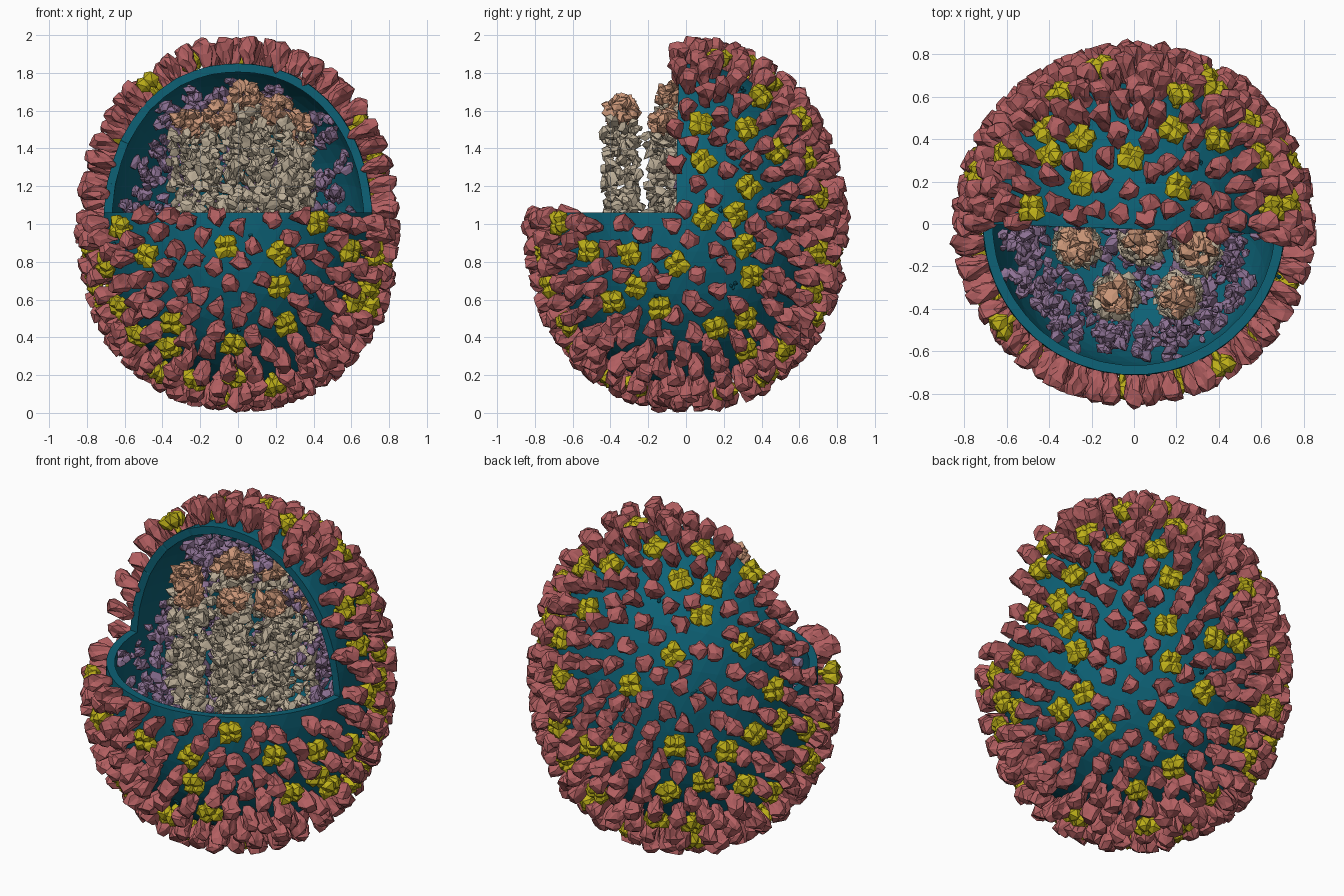
import bpy, bmesh, math, random
from mathutils import Vector, Matrix

if "Cube" in bpy.data.objects:
    bpy.data.objects.remove(bpy.data.objects["Cube"])

random.seed(7)
RX, TOP, BOTTOM, CZ = 0.715, 0.88, 0.82, 0.97   # envelope half-width, upper and lower heights, widest z
POWER = 2.17                                     # slightly fuller than an ellipsoid
CUT_Z = 1.06
CUT_N = Vector((0.036, 1, 0)).normalized()
CUT_P = Vector((0, -0.025, 0))


def in_cut(p, dy=0.0, dz=0.0):
    return (p - CUT_P).dot(CUT_N) < -dy and p.z > CUT_Z + dz


def material(name, rgb):
    m = bpy.data.materials.new(name)
    m.diffuse_color = (*rgb, 1)
    m.use_nodes = True
    m.node_tree.nodes["Principled BSDF"].inputs["Base Color"].default_value = m.diffuse_color
    return m


TEAL = material("teal", (0.004, 0.12, 0.18))
RED = material("red", (0.45, 0.115, 0.12))
YELLOW = material("yellow", (0.52, 0.44, 0.01))
CREAM = material("cream", (0.50, 0.42, 0.31))
ORANGE = material("orange", (0.60, 0.31, 0.19))
PURPLE = material("purple", (0.27, 0.17, 0.30))


def random_dir():
    return Vector([random.gauss(0, 1) for _ in range(3)]).normalized()


def ball(subdiv):
    bm = bmesh.new()
    bmesh.ops.create_icosphere(bm, subdivisions=subdiv, radius=1)
    out = [v.co.copy() for v in bm.verts], [[v.index for v in f.verts] for f in bm.faces]
    bm.free()
    return out


def rock(subdiv=1, jitter=0.25):
    vs, fs = ball(subdiv)
    return [v * random.uniform(1 - jitter, 1 + jitter) for v in vs], fs


def spike_template():
    # trimer: narrow foot widening to a blunt lumpy three-lobed head
    vs, fs = ball(2)
    out = []
    for v in vs:
        t = (v.z + 1) / 2
        fill = min(1, math.hypot(v.x, v.y) * 1.5)
        ang = math.atan2(v.y, v.x)
        r = (0.026 + 0.025 * min(1, 1.3 * t)) * fill * (1 + 0.2 * math.cos(3 * ang + 2 * t))
        r *= random.uniform(0.7, 1.25)
        out.append(Vector((r * math.cos(ang), r * math.sin(ang),
                           -0.015 + 0.170 * t + random.uniform(-0.018, 0.008))))
    return out, fs


def merge(parts):
    vs, fs = [], []
    for (pv, pf), mat in parts:
        n = len(vs)
        vs += [mat @ v for v in pv]
        fs += [[i + n for i in f] for f in pf]
    return vs, fs


def make_object(name, parts, mat):
    vs, fs = merge(parts)
    me = bpy.data.meshes.new(name)
    me.from_pydata([tuple(v) for v in vs], [], fs)
    me.materials.append(mat)
    ob = bpy.data.objects.new(name, me)
    bpy.context.collection.objects.link(ob)
    return ob


def place(p, normal=Vector((0, 0, 1)), scale=(1, 1, 1)):
    rot = normal.to_track_quat('Z', 'Y').to_matrix().to_4x4()
    return (Matrix.Translation(p) @ rot @ Matrix.Rotation(random.uniform(0, 6.28), 4, 'Z')
            @ Matrix.Diagonal((*scale, 1)))


def tumbled(p, s):
    return place(p, random_dir(), (s, s * random.uniform(0.7, 1.1), s * random.uniform(0.8, 1.3)))


def egg(d, inset=0.0):
    # point and outward normal of the egg-shaped envelope in direction d
    a, c = RX - inset, (TOP if d.z > 0 else BOTTOM) - inset
    rho = math.hypot(d.x, d.y)
    s = (rho ** POWER + abs(d.z) ** POWER) ** (-1 / POWER)
    k = rho ** (POWER - 2) if rho > 1e-6 else 0
    n = Vector((d.x * k / a, d.y * k / a, d.z * abs(d.z) ** (POWER - 2) / c if d.z else 0))
    return Vector((a * d.x * s, a * d.y * s, CZ + c * d.z * s)), n.normalized()


def egg_points(n, jitter):
    # evenly spread unit directions
    for i in range(n):
        z = 1 - 2 * (i + 0.5) / n
        r, t = math.sqrt(1 - z * z), i * 2.399963
        d = Vector((r * math.cos(t), r * math.sin(t), z))
        yield (d + Vector([random.uniform(-jitter, jitter) for _ in range(3)])).normalized()


# envelope: hollow shell with the upper front quarter removed
bm = bmesh.new()
bmesh.ops.create_icosphere(bm, subdivisions=4, radius=1)
for v in bm.verts:
    v.co = egg(v.co)[0]
for p, n in ((CUT_P, CUT_N), (Vector((0, 0, CUT_Z)), Vector((0, 0, 1)))):
    bmesh.ops.bisect_plane(bm, geom=bm.verts[:] + bm.edges[:] + bm.faces[:],
                           plane_co=p, plane_no=n)
bmesh.ops.delete(bm, geom=[f for f in bm.faces if in_cut(f.calc_center_median())],
                 context='FACES')
me = bpy.data.meshes.new("envelope")
bm.to_mesh(me)
bm.free()
me.materials.append(TEAL)
envelope = bpy.data.objects.new("envelope", me)
bpy.context.collection.objects.link(envelope)
solid = envelope.modifiers.new("thickness", 'SOLIDIFY')
solid.thickness = 0.045
solid.offset = -1

# surface proteins: red spikes with scattered yellow four-lobed heads on stalks
spike_kinds = [spike_template() for _ in range(8)]
lobes = [(rock(1, 0.2), Matrix.Translation((0.022 * x, 0.022 * y, 0.075))
          @ Matrix.Diagonal((0.046, 0.046, 0.048, 1)))
         for x, y in ((1, 1), (1, -1), (-1, 1), (-1, -1))]
stalk = (rock(1, 0.1), Matrix.Translation((0, 0, 0.03)) @ Matrix.Diagonal((0.02, 0.02, 0.055, 1)))
head = merge(lobes + [stalk])
spots = [egg(d) for d in egg_points(540, 0.03)]
spots = [s for s in spots if not in_cut(s[0], 0.015, -0.01)]
random.shuffle(spots)
spikes, heads, taken = [], [], []
for p, n in spots:
    if (len(taken) < 75 and not in_cut(p, -0.03, -0.05)
            and all((p - q).length > 0.15 for q in taken)):
        taken.append(p)
        heads.append((head, place(p, n)))
    else:
        spikes.append((random.choice(spike_kinds), place(p, n)))
make_object("red_spikes", spikes, RED)
make_object("yellow_heads", heads, YELLOW)

# tiny channels poking through the envelope
pores = []
for d in egg_points(45, 0.15):
    p = egg(d)[0]
    if not in_cut(p, -0.03, -0.03):
        for _ in range(3):
            q = p + Vector([random.uniform(-0.015, 0.015) for _ in range(3)])
            pores.append((rock(), tumbled(q, 0.012)))
make_object("channels", pores, TEAL)

# purple lining clumps just inside the shell
lining = []
for d in egg_points(540, 0.08):
    p = egg(d, random.uniform(0.085, 0.22))[0]
    if in_cut(p, -0.03, -0.04) or random.random() < 0.12:
        continue
    for _ in range(4):
        q = p + Vector([random.uniform(-0.04, 0.04) for _ in range(3)])
        lining.append((rock(1, 0.4), tumbled(q, random.uniform(0.02, 0.038))))
make_object("lining_clumps", lining, PURPLE)

# core: bundled double-helix columns with orange caps (x, y, top)
columns = [(-0.27, -0.10, 1.62), (0.04, -0.08, 1.77), (0.30, -0.12, 1.62), (-0.09, -0.345, 1.66),
           (0.21, -0.34, 1.69), (-0.20, 0.18, 1.60), (0.08, 0.20, 1.66), (0.31, 0.14, 1.55)]
beads, caps = [], []
for x, y, top in columns:
    z, ang = 0.42, random.uniform(0, 6.28)
    while z < top - 0.13:
        for k in range(3):
            a = ang + k * 2.094
            r = random.uniform(0.055, 0.095)
            q = Vector((x + r * math.cos(a), y + r * math.sin(a), z + random.uniform(-.015, .015)))
            beads.append((rock(1, 0.5), tumbled(q, random.uniform(0.024, 0.036))))
        z += 0.028
        ang += 0.75
    for _ in range(30):
        d = random_dir()
        q = Vector((x + d.x * 0.066, y + d.y * 0.066, top - 0.085 + d.z * 0.055))
        caps.append((rock(1, 0.45), tumbled(q, random.uniform(0.025, 0.037))))
make_object("core_columns", beads, CREAM)
make_object("core_caps", caps, ORANGE)
